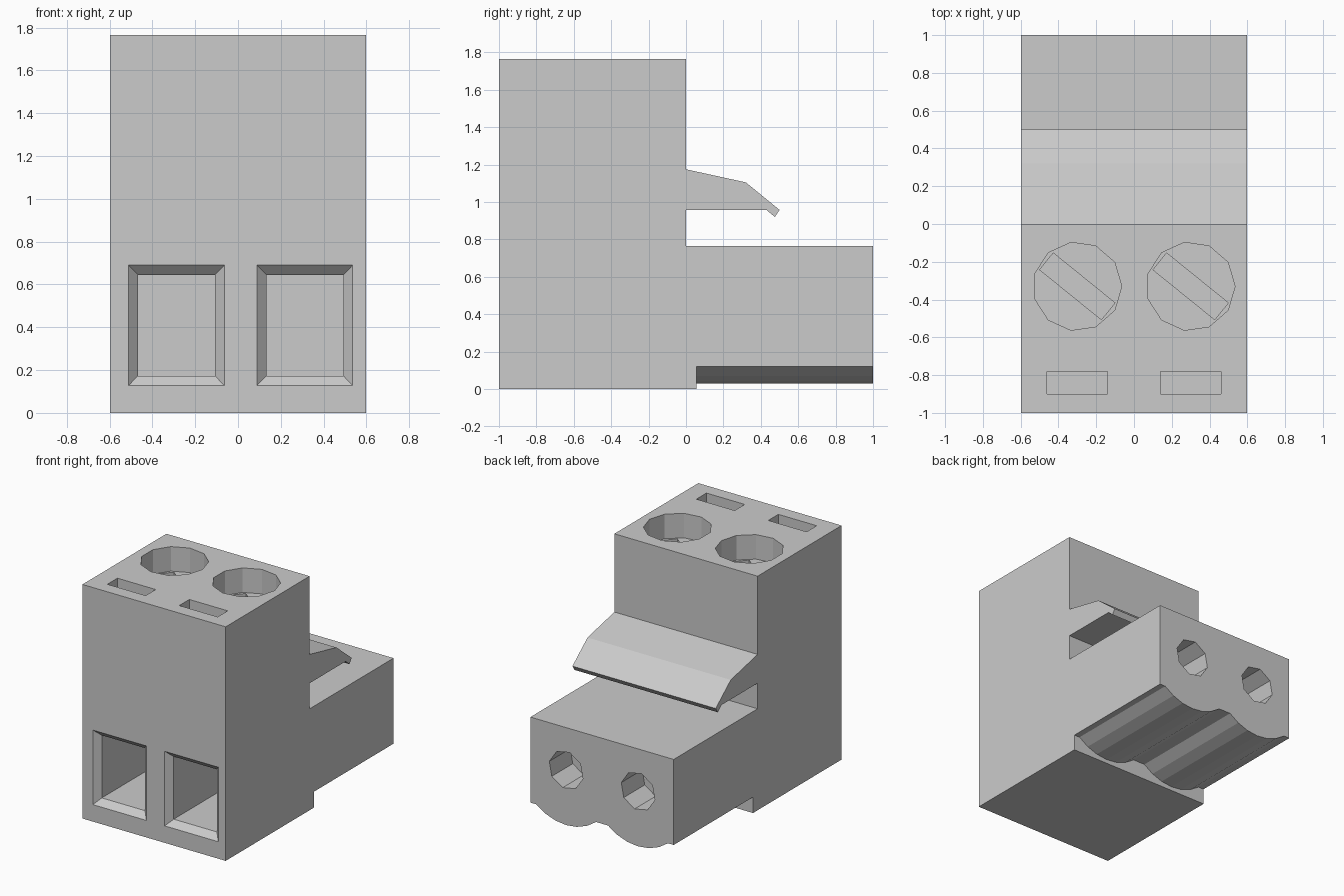
import bpy, bmesh
from math import sin, cos, pi, asin
from mathutils import Matrix, Vector

if "Cube" in bpy.data.objects:
    bpy.data.objects.remove(bpy.data.objects["Cube"])

W = 0.5975


def loft(name, rings):
    """Closed solid skinned through rings with equal point counts."""
    bm = bmesh.new()
    vs = [[bm.verts.new(p) for p in r] for r in rings]
    n = len(rings[0])
    for a, b in zip(vs, vs[1:]):
        for i in range(n):
            j = (i + 1) % n
            bm.faces.new((a[i], a[j], b[j], b[i]))
    bm.faces.new(vs[0])
    bm.faces.new(vs[-1])
    bmesh.ops.recalc_face_normals(bm, faces=bm.faces)
    me = bpy.data.meshes.new(name)
    bm.to_mesh(me)
    bm.free()
    ob = bpy.data.objects.new(name, me)
    bpy.context.collection.objects.link(ob)
    return ob


def box(name, x0, x1, y0, y1, z0, z1):
    return loft(name, [[(x0, y0, z), (x1, y0, z), (x1, y1, z), (x0, y1, z)] for z in (z0, z1)])


def ngon(n, r, start=0.0):
    return [(r * cos(start + 2 * pi * i / n), r * sin(start + 2 * pi * i / n)) for i in range(n)]


def cut(target, cutter):
    cutter.hide_render = True
    m = target.modifiers.new("cut", 'BOOLEAN')
    m.operation = 'DIFFERENCE'
    m.solver = 'EXACT'
    m.object = cutter
    bpy.context.view_layer.objects.active = target
    bpy.ops.object.modifier_apply(modifier=m.name)
    bpy.data.objects.remove(cutter, do_unlink=True)


# Housing, plug and hooked latch share one side profile
side = [(-1, 0), (1, 0), (1, 0.765), (0, 0.765), (0, 0.958), (0.43, 0.958),
        (0.475, 0.92), (0.5, 0.958), (0.32, 1.105), (0, 1.175), (0, 1.765), (-1, 1.765)]
housing = loft("terminal_housing", [[(x, y, z) for y, z in side] for x in (-W, W)])

# Scalloped underside of the plug, one lobe per pole
R, ZC = 0.392, 0.422
half = asin(0.25 / R)
under = [(-0.7, -0.1), (-0.7, 0.12)]
for cx in (-0.3, 0.3):
    for i in range(7):
        a = half * (i / 3 - 1)
        under.append((cx + R * sin(a), ZC - R * cos(a)))
under += [(0.7, 0.12), (0.7, -0.1)]
cut(housing, loft("scallop", [[(x, y, z) for x, z in under] for y in (0.055, 1.1)]))

for cx in (-0.3, 0.3):
    # Wire entry with a chamfered mouth
    wx, wz = cx + 0.0125, 0.409
    rings = []
    for y, hx, hz in ((-1.02, 0.243, 0.301), (-0.955, 0.18, 0.236), (-0.3, 0.18, 0.236)):
        rings.append([(wx - hx, y, wz - hz), (wx + hx, y, wz - hz),
                      (wx + hx, y, wz + hz), (wx - hx, y, wz + hz)])
    cut(housing, loft("wire_entry", rings))

    # Screw well, then the diagonal driver slot in its floor
    cut(housing, loft("screw_well", [[(cx + x, -0.33 + y, z) for x, y in ngon(11, 0.235)]
                                     for z in (1.58, 1.9)]))
    slot = box("driver_slot", -0.21, 0.21, -0.057, 0.057, 1.51, 1.62)
    slot.data.transform(Matrix.Translation(Vector((cx, -0.33, 0))) @ Matrix.Rotation(-0.68, 4, 'Z'))
    cut(housing, slot)

    # Test slot on top
    cut(housing, box("test_slot", cx - 0.16, cx + 0.16, -0.9, -0.78, 1.5, 1.9))

    # Pin socket in the plug face with a narrower contact slit behind
    cut(housing, loft("pin_socket", [[(cx + x, y, 0.445 + z) for x, z in ngon(8, 0.143, 0.2)]
                                     for y in (0.75, 1.1)]))
    cut(housing, box("contact_slit", cx - 0.05, cx + 0.05, 0.5, 0.8, 0.345, 0.545))
